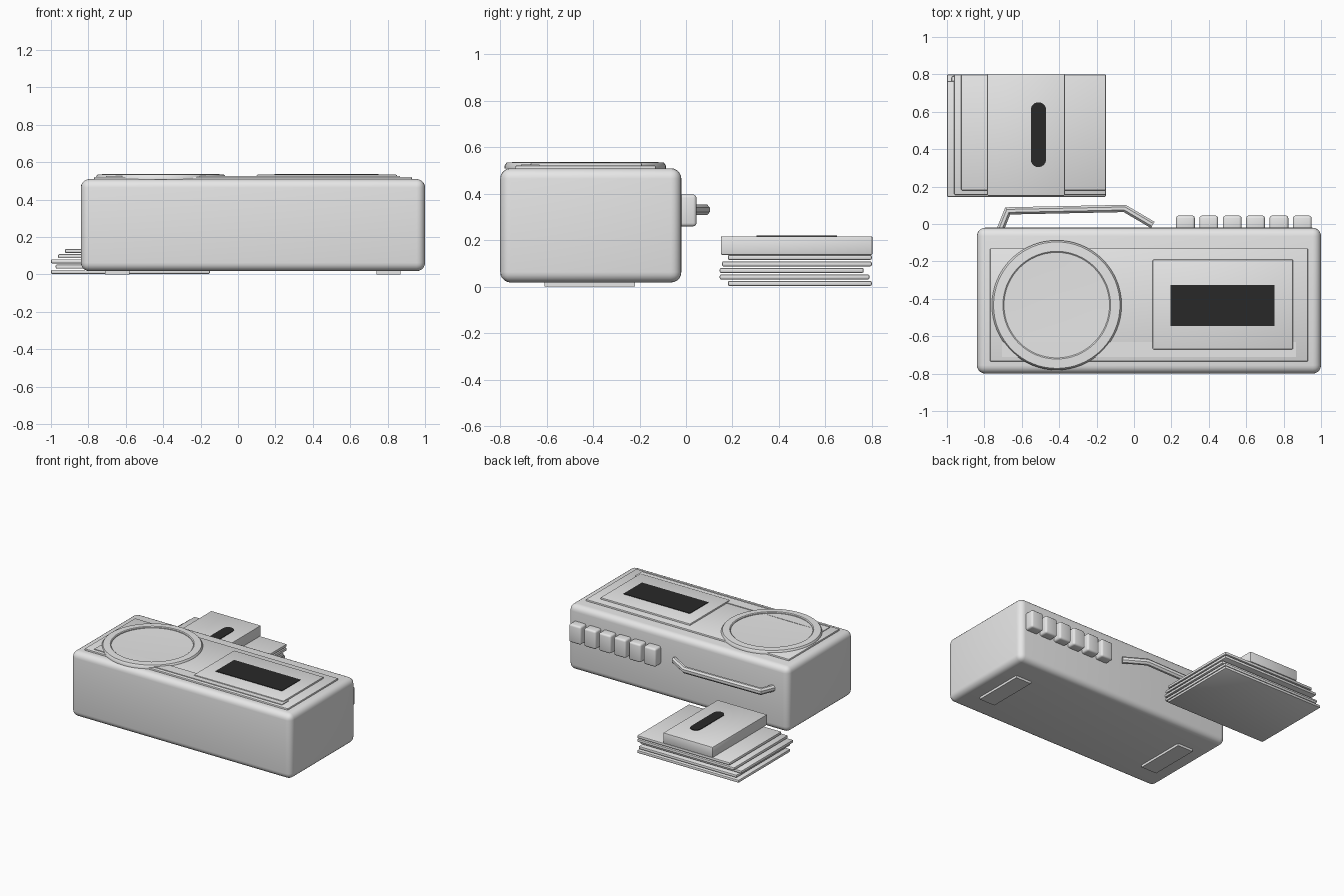
import bpy, bmesh, math

if "Cube" in bpy.data.objects:
    bpy.data.objects.remove(bpy.data.objects["Cube"])


def material(name, rgb):
    m = bpy.data.materials.new(name)
    m.diffuse_color = (*rgb, 1)
    m.use_nodes = True
    m.node_tree.nodes["Principled BSDF"].inputs["Base Color"].default_value = m.diffuse_color
    return m


GREY = material("light_grey", (0.8, 0.8, 0.8))
BLACK = material("soft_black", (0.022, 0.022, 0.022))


def finish(name, bm, mat, smooth=True):
    bmesh.ops.recalc_face_normals(bm, faces=bm.faces)
    me = bpy.data.meshes.new(name)
    bm.to_mesh(me)
    bm.free()
    me.materials.append(mat)
    ob = bpy.data.objects.new(name, me)
    bpy.context.collection.objects.link(ob)
    if smooth:
        bpy.ops.object.select_all(action='DESELECT')
        ob.select_set(True)
        bpy.context.view_layer.objects.active = ob
        bpy.ops.object.shade_smooth_by_angle(angle=math.radians(35))
    return ob


def box(name, x, y, z, mat=GREY, bevel=0.0, segments=3):
    """Box from (min, max) ranges with rounded edges."""
    bm = bmesh.new()
    bmesh.ops.create_cube(bm, size=1)
    for v in bm.verts:
        for i, (lo, hi) in enumerate((x, y, z)):
            v.co[i] = hi if v.co[i] > 0 else lo
    if bevel:
        bmesh.ops.bevel(bm, geom=bm.edges[:], offset=bevel, segments=segments,
                        profile=0.5, affect='EDGES')
    return finish(name, bm, mat)


def lathe(name, centre, profile, closed, n=64):
    """Revolve (radius, z) points about a vertical axis."""
    bm = bmesh.new()
    cx, cy = centre
    rings = []
    for r, z in profile:
        if r == 0:
            rings.append([bm.verts.new((cx, cy, z))] * n)
        else:
            rings.append([bm.verts.new((cx + r * math.cos(2 * math.pi * k / n),
                                        cy + r * math.sin(2 * math.pi * k / n), z))
                          for k in range(n)])
    pairs = list(zip(rings, rings[1:]))
    if closed:
        pairs.append((rings[-1], rings[0]))
    for a, b in pairs:
        for k in range(n):
            j = (k + 1) % n
            loop = list(dict.fromkeys((a[k], a[j], b[j], b[k])))
            bm.faces.new(loop)
    return finish(name, bm, GREY)


# Recorder body and feet
box("body", (-0.84, 1.0), (-0.80, -0.02), (0.018, 0.51), bevel=0.045, segments=5)
for i, x in enumerate((-0.71, 0.74)):
    box(f"foot_{i + 1}", (x, x + 0.13), (-0.61, -0.22), (0.0, 0.03))

# Face panel, lower strip, tape door and window
box("face_panel", (-0.77, 0.93), (-0.735, -0.13), (0.50, 0.522), bevel=0.006, segments=2)
box("lower_strip", (-0.705, 0.865), (-0.71, -0.63), (0.51, 0.527))
box("tape_door", (0.10, 0.85), (-0.67, -0.19), (0.51, 0.534), bevel=0.006, segments=2)
box("door_window", (0.195, 0.75), (-0.545, -0.325), (0.532, 0.538), BLACK)

# Speaker: raised ring around a shallow dish
SPEAKER = (-0.413, -0.434)
lathe("speaker_ring", SPEAKER,
      [(0.347, 0.508), (0.347, 0.522), (0.338, 0.535), (0.288, 0.537),
       (0.282, 0.532), (0.282, 0.508)], True)
lathe("speaker_dish", SPEAKER,
      [(0.284, 0.5265), (0.21, 0.5248), (0.14, 0.5236), (0.07, 0.523), (0, 0.5228)], False)

# Row of keys on the edge
for i in range(6):
    x = 0.275 + 0.125 * i
    box(f"key_{i + 1}", (x - 0.05, x + 0.05), (-0.04, 0.045), (0.26, 0.397), bevel=0.014)

# Carrying handle: eight-sided bar mitred along a bent path
path = [(-0.715, -0.03), (-0.675, 0.07), (-0.05, 0.083), (0.10, -0.005)]
bm = bmesh.new()
sections = []
for i, (px, py) in enumerate(path):
    normals = []
    for a, b in ((i - 1, i), (i, i + 1)):
        if a >= 0 and b < len(path):
            dx, dy = path[b][0] - path[a][0], path[b][1] - path[a][1]
            length = math.hypot(dx, dy)
            normals.append((-dy / length, dx / length))
    nx, ny = (sum(n[k] for n in normals) / len(normals) for k in (0, 1))
    scale = 1 / (nx * nx + ny * ny)
    ring = []
    for k in range(8):
        t = 2 * math.pi * (k + 0.5) / 8
        u = 0.021 * math.cos(t) * scale
        ring.append(bm.verts.new((px + nx * u, py + ny * u, 0.331 + 0.025 * math.sin(t))))
    sections.append(ring)
for a, b in zip(sections, sections[1:]):
    for k in range(8):
        bm.faces.new((a[k], a[(k + 1) % 8], b[(k + 1) % 8], b[k]))
bm.faces.new(sections[0])
bm.faces.new(sections[-1])
finish("handle", bm, GREY)

# Stack of slim cases, each slightly shifted
stack = [(-1.0, -0.15, 0.18, 0.80, 0.003), (-0.975, -0.155, 0.145, 0.79, 0.031),
         (-1.0, -0.15, 0.145, 0.765, 0.059), (-0.962, -0.15, 0.155, 0.80, 0.087),
         (-0.925, -0.15, 0.18, 0.80, 0.115)]
for i, (x0, x1, y0, y1, z) in enumerate(stack):
    box(f"slim_case_{i + 1}", (x0, x1), (y0, y1), (z, z + 0.022), bevel=0.007, segments=2)

# Tape on top of the stack, with a pill-shaped window
box("tape", (-0.785, -0.37), (0.15, 0.803), (0.137, 0.217), bevel=0.006, segments=2)
bm = bmesh.new()
outline = []
for k in range(26):
    t = math.pi * (k if k < 13 else k - 1) / 12
    cy = 0.61 if k < 13 else 0.345
    outline.append(bm.verts.new((-0.511 + 0.041 * math.cos(t), cy + 0.041 * math.sin(t), 0.214)))
face = bm.faces.new(outline)
top = bmesh.ops.extrude_face_region(bm, geom=[face])
for v in top["geom"]:
    if isinstance(v, bmesh.types.BMVert):
        v.co.z = 0.221
finish("tape_window", bm, BLACK)
